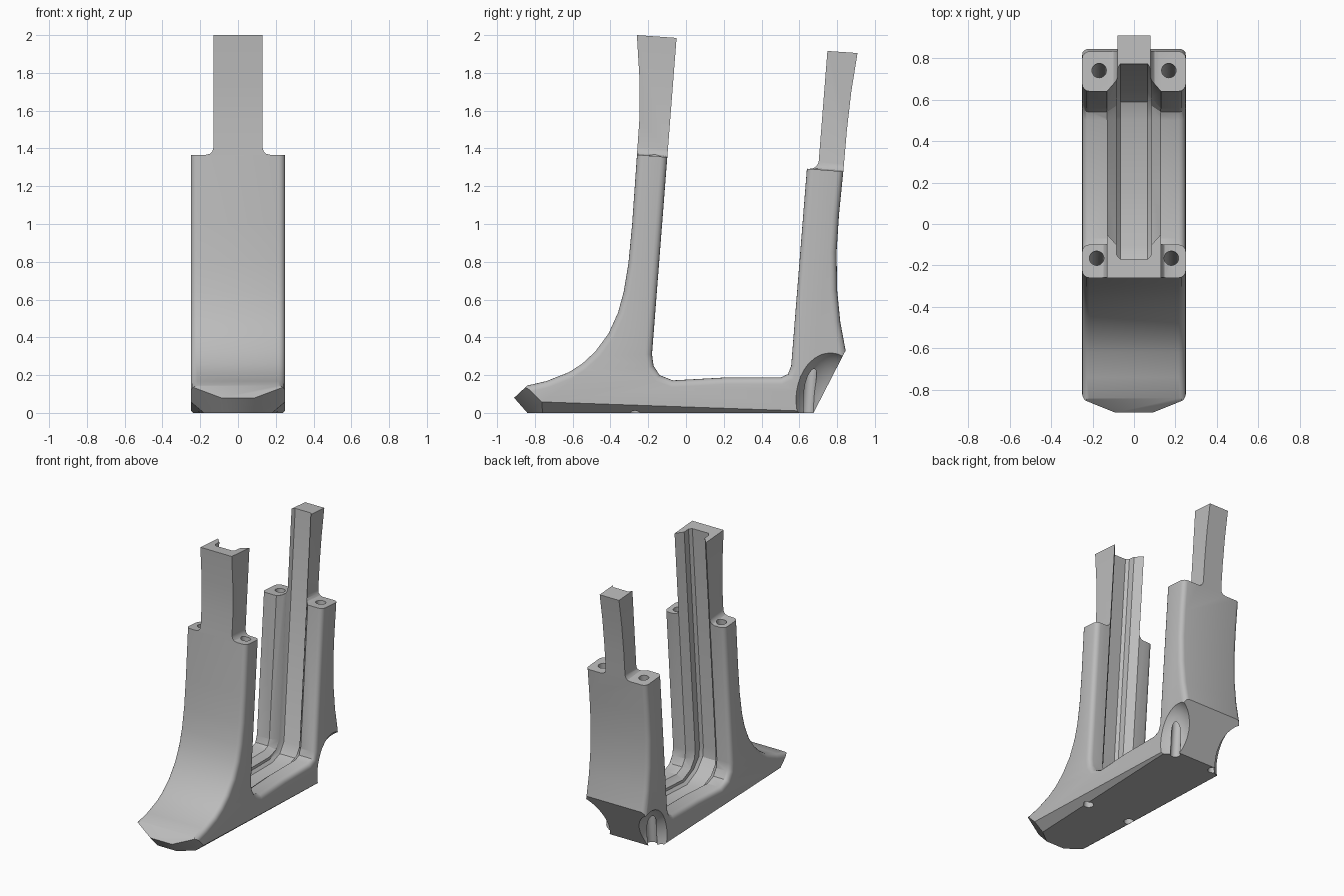
import bpy, bmesh, math
from mathutils import Vector

if "Cube" in bpy.data.objects:
    bpy.data.objects.remove(bpy.data.objects["Cube"])

grey = bpy.data.materials.new("plain_grey")
grey.use_nodes = True
grey.diffuse_color = (0.5, 0.5, 0.5, 1)
grey.node_tree.nodes["Principled BSDF"].inputs["Base Color"].default_value = (0.5, 0.5, 0.5, 1)

HALF = 0.25      # half width of the body
LEAN = 0.077     # backward lean of both posts


def make_object(name, bm):
    bmesh.ops.recalc_face_normals(bm, faces=bm.faces[:])
    mesh = bpy.data.meshes.new(name)
    bm.to_mesh(mesh)
    bm.free()
    mesh.materials.append(grey)
    ob = bpy.data.objects.new(name, mesh)
    bpy.context.collection.objects.link(ob)
    return ob


def loft(rings):
    """Closed solid through rings of equal point count."""
    bm = bmesh.new()
    loops = [[bm.verts.new(p) for p in ring] for ring in rings]
    for a, b in zip(loops, loops[1:]):
        for i in range(len(a)):
            j = (i + 1) % len(a)
            bm.faces.new((a[i], a[j], b[j], b[i]))
    bm.faces.new(loops[0])
    bm.faces.new(loops[-1])
    return bm


def subtract(target, cutter):
    cutter.hide_render = True
    mod = target.modifiers.new("cut", 'BOOLEAN')
    mod.operation = 'DIFFERENCE'
    mod.solver = 'EXACT'
    mod.object = cutter
    deps = bpy.context.evaluated_depsgraph_get()
    mesh = bpy.data.meshes.new_from_object(target.evaluated_get(deps))
    target.modifiers.clear()
    target.data = mesh
    bpy.data.objects.remove(cutter)


def slice_off(bm, point, normal):
    """Cut away everything on the normal side and cap the hole."""
    geom = bm.verts[:] + bm.edges[:] + bm.faces[:]
    cut = bmesh.ops.bisect_plane(bm, geom=geom, dist=1e-5, plane_co=point,
                                 plane_no=normal, clear_outer=True)
    edges = [e for e in cut["geom_cut"] if isinstance(e, bmesh.types.BMEdge)]
    bmesh.ops.edgenet_fill(bm, edges=edges)


# Side outline (y, z): toe and front curve, inner U, back of the rear post
front = [(-.91, .08), (-.84, .145), (-.74, .168), (-.62, .215), (-.55, .26),
         (-.48, .325), (-.41, .42), (-.36, .53), (-.33, .64), (-.305, .79),
         (-.285, 1.0), (-.26, 1.36), (-.247, 1.55), (-.245, 1.75), (-.26, 2.0)]
inner = [(-.05, 1.985), (-.18, .31), (-.172, .25), (-.14, .2), (-.07, .172),
         (.2, .187), (.5, .187), (.54, .205), (.557, .25), (.69, 1.92)]
back = [(.908, 1.905), (.875, 1.7), (.852, 1.5), (.833, 1.28), (.81, 1.05), (.797, .85),
        (.8, .65), (.817, .48), (.845, .33), (.675, 0)]
outline = front + inner + back + [(-.84, 0)]

# Body, with rounded long edges
bm = loft([[(s * HALF, y, z) for y, z in outline] for s in (-1, 1)])
n, nf, ni = len(outline), len(front), len(inner)
rounded = (set(range(1, nf - 1)) | set(range(nf, nf + ni - 1))
           | set(range(nf + ni, n - 3)))
bm.verts.ensure_lookup_table()
edges = [bm.edges.get((bm.verts[o + i], bm.verts[o + i + 1]))
         for o in (0, n) for i in rounded]
bmesh.ops.recalc_face_normals(bm, faces=bm.faces[:])
bmesh.ops.bevel(bm, geom=edges, offset=0.035, segments=4, profile=0.5, affect='EDGES')

# Clipped toe corners and tapered chamfers along the sole
for s in (-1, 1):
    slice_off(bm, Vector((s * .09, -.91, .08)), Vector((s * .106, -.136, -.136)))
    slice_off(bm, Vector((s * .25, -.3, .042)), Vector((s * .36, -.015, -.43)))
body = make_object("bracket_body", bm)

# Channel running down the front post, along the base and up the rear post
ways = [(-1, 0), (-1, 0), (-1, -.2), (-.7, -.6), (-.3, -1),
        (0, -1), (0, -1), (.6, -.8), (1, -.4), (1, 0)]
tall = [(-.041, 2.1)] + inner[1:-1] + [(.7045, 2.1)]


def channel_ring(x, f, b, r):
    return [(x, y + dy * (f if dy < 0 else r), z + dz * b)
            for (y, z), (dy, dz) in zip(tall, ways)]


steps = [(.139, -.01, -.008, -.01), (.085, .05, .035, .05),
         (.084, .1, .055, .052), (.066, .12, .075, .082)]
rings = [channel_ring(-x, *d) for x, *d in steps]
rings += [channel_ring(x, *d) for x, *d in reversed(steps)]
subtract(body, make_object("channel_cutter", loft(rings)))


# Shoulders beside the narrow post tops, with a fillet at the foot
def shoulder(s, x, z, y, y0, y1):
    profile = [(x, 2.3), (x, z + .04), (x + .005, z + .02), (x + .018, z + .006),
               (x + .04, z), (.5, z), (.5, 2.3)]
    bm = loft([[(s * px, py, pz - LEAN * (py - y)) for px, pz in profile]
               for py in (y0, y1)])
    subtract(body, make_object("shoulder_cutter", bm))


# Bolt bores following the lean of the posts
def bore(x, y, z):
    rings = []
    for h in (-.3, 2.3):
        rings.append([(x + .035 * math.cos(a * math.tau / 20),
                       y + LEAN * (h - z) + .035 * math.sin(a * math.tau / 20), h)
                      for a in range(20)])
    subtract(body, make_object("bore_cutter", loft(rings)))


# Hollow scooped from each heel corner
def scoop(s):
    bm = bmesh.new()
    bmesh.ops.create_uvsphere(bm, u_segments=32, v_segments=20, radius=1)
    bmesh.ops.scale(bm, vec=(.2, .2, .27), verts=bm.verts)
    bmesh.ops.translate(bm, vec=(s * .33, .765, .07), verts=bm.verts)
    subtract(body, make_object("scoop_cutter", bm))


for s in (-1, 1):
    shoulder(s, .13, 1.36, -.18, -.6, .2)
    shoulder(s, .08, 1.285, .74, .4, 1.2)
    scoop(s)
    bore(s * .18, -.165, 1.36)
    bore(s * .168, .74, 1.285)

# Smooth shading with sharp edges kept
bpy.ops.object.select_all(action='DESELECT')
body.select_set(True)
bpy.context.view_layer.objects.active = body
bpy.ops.object.shade_smooth_by_angle(angle=math.radians(30))
